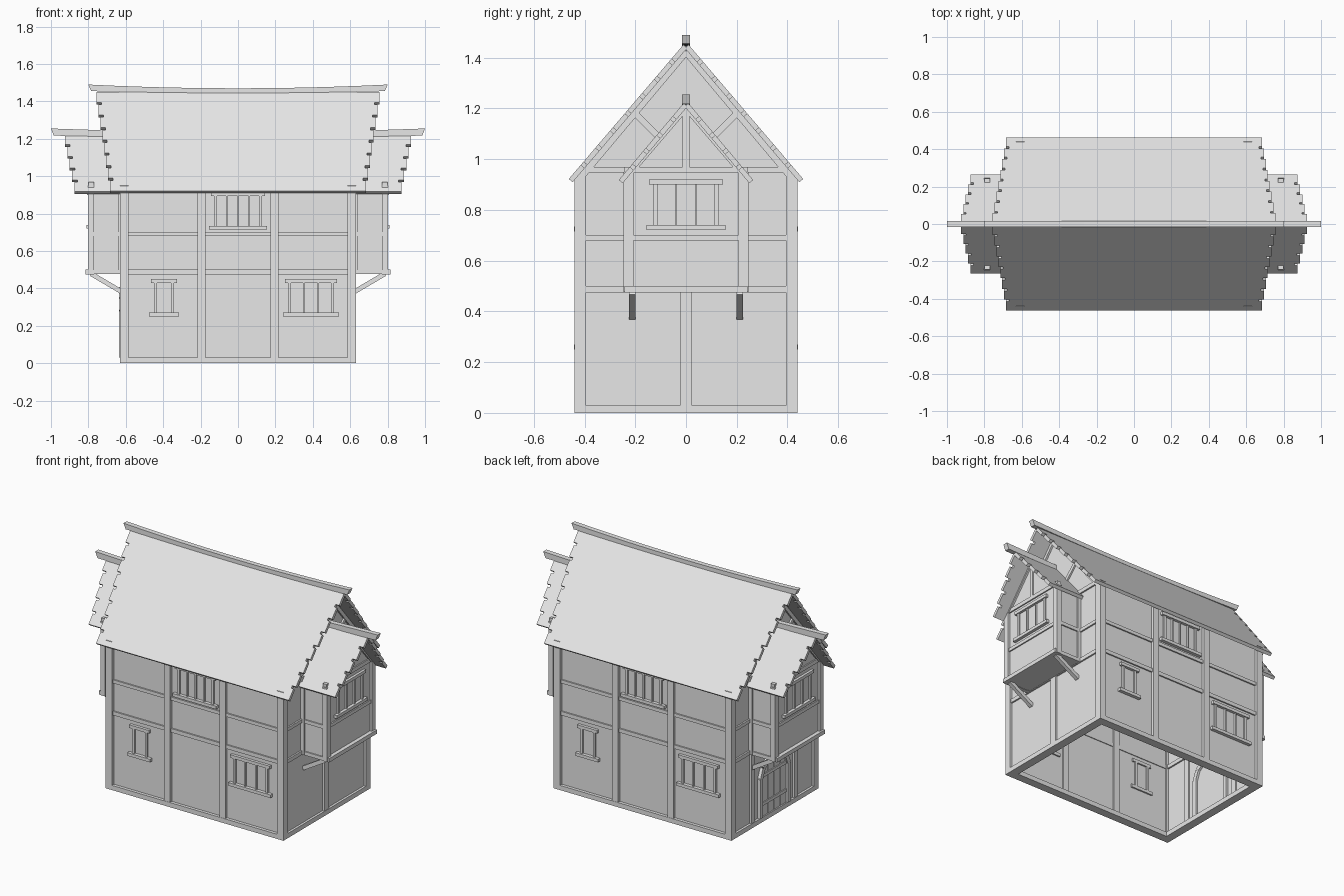
import bpy, bmesh
from mathutils import Vector

old = bpy.data.objects.get("Cube")
if old:
    bpy.data.objects.remove(old)

mat = bpy.data.materials.new("plain_grey")
mat.use_nodes = True
GREY = (0.8, 0.8, 0.8, 1)
mat.diffuse_color = GREY
mat.node_tree.nodes["Principled BSDF"].inputs["Base Color"].default_value = GREY


def prism(bm, axis, pts, a, b):
    """Extrude a 2D outline along an axis from a to b."""
    def place(p, d):
        co = list(p)
        co.insert(axis, d)
        return bm.verts.new(co)
    lo = [place(p, a) for p in pts]
    hi = [place(p, b) for p in pts]
    bm.faces.new(lo)
    bm.faces.new(hi[::-1])
    for i in range(len(pts)):
        j = (i + 1) % len(pts)
        bm.faces.new((lo[i], hi[i], hi[j], lo[j]))


def box(bm, x0, x1, y0, y1, z0, z1):
    prism(bm, 2, [(x0, y0), (x1, y0), (x1, y1), (x0, y1)], z0, z1)


def bar(bm, axis, p, q, w, a, b):
    """Straight timber between two points of a plane."""
    p, q = Vector(p), Vector(q)
    d = (q - p).normalized() * w / 2
    n = Vector((-d.y, d.x))
    prism(bm, axis, [p + n, q + n, q - n, p - n], a, b)


def finish(name, bm, mirror=""):
    bmesh.ops.recalc_face_normals(bm, faces=bm.faces[:])
    me = bpy.data.meshes.new(name)
    bm.to_mesh(me)
    bm.free()
    me.materials.append(mat)
    ob = bpy.data.objects.new(name, me)
    bpy.context.collection.objects.link(ob)
    if mirror:
        m = ob.modifiers.new("mirror", "MIRROR")
        m.use_axis = ["x" in mirror, "y" in mirror, False]
        m.use_mirror_merge = False
    return ob


def window(bm, axis, c, half, z0, z1, panes, a, b, s=1):
    """Frame with mullions, and wider head and sill boards."""
    f = 0.016
    def rect(u0, u1, v0, v1, out):
        prism(bm, axis, [(u0, v0), (u1, v0), (u1, v1), (u0, v1)], s * a, s * (b + out))
    for i in range(panes + 1):
        u = c - half + 2 * half * i / panes
        w = f if i in (0, panes) else f * 0.5
        rect(u - w / 2, u + w / 2, z0, z1, 0)
    rect(c - half - 0.035, c + half + 0.035, z0 - 0.02, z0, 0.01)
    rect(c - half - 0.025, c + half + 0.025, z1, z1 + 0.02, 0.006)


def house_end(w, eave, top):
    return [(-w, 0.02), (w, 0.02), (w, eave), (0, top), (-w, eave)]


# Ground sill ring
bm = bmesh.new()
box(bm, -0.63, 0.63, 0.385, 0.44, 0, 0.03)
finish("long_sills", bm, "y")
bm = bmesh.new()
box(bm, 0.575, 0.63, -0.385, 0.385, 0, 0.03)
finish("end_sills", bm, "x")

# Walls
bm = bmesh.new()
box(bm, -0.6, 0.6, 0.405, 0.42, 0.02, 0.94)
finish("long_walls", bm, "y")
bm = bmesh.new()
prism(bm, 0, house_end(0.42, 0.93, 1.43), 0.6, 0.615)
finish("gable_walls", bm, "x")

# Corner and middle posts
bm = bmesh.new()
box(bm, 0.585, 0.63, 0.395, 0.44, 0.03, 0.95)
finish("corner_posts", bm, "xy")
bm = bmesh.new()
box(bm, 0.175, 0.217, 0.395, 0.438, 0.03, 0.94)
finish("middle_posts", bm, "xy")
bm = bmesh.new()
box(bm, 0.585, 0.628, -0.023, 0.023, 0.03, 0.475)
finish("end_post", bm)

# Horizontal rails
bm = bmesh.new()
for z0, z1 in ((0.475, 0.5), (0.68, 0.702)):
    box(bm, -0.59, 0.59, 0.4, 0.429, z0, z1)
finish("long_rails", bm, "y")
bm = bmesh.new()
for z0, z1 in ((0.475, 0.5), (0.68, 0.702), (0.945, 0.97)):
    box(bm, 0.59, 0.625, -0.4, 0.4, z0, z1)
finish("end_rails", bm, "x")

# Gable timbers
bm = bmesh.new()
bar(bm, 0, (0.42, 0.925), (0, 1.425), 0.03, 0.595, 0.628)
bar(bm, 0, (0.21, 1.19), (0.11, 1.09), 0.024, 0.595, 0.625)
finish("gable_timbers", bm, "xy")

# Long wall windows, turned half round on the back
for s, name in ((-1, "front_windows"), (1, "back_windows")):
    bm = bmesh.new()
    for c, half, z0, z1, n in ((0.395, 0.045, 0.27, 0.43, 1),
                               (-0.39, 0.115, 0.27, 0.43, 3),
                               (0, 0.12, 0.735, 0.895, 4)):
        window(bm, 1, s * c, half, z0, z1, n, 0.395, 0.432, s)
    finish(name, bm)

# Arched door
bm = bmesh.new()
arch = [(0.14, 0.03), (0.14, 0.28), (0.115, 0.34), (0.06, 0.38), (0, 0.395)]
for sy in (-1, 1):
    for p, q in zip(arch, arch[1:]):
        bar(bm, 0, (sy * p[0], p[1]), (sy * q[0], q[1]), 0.028, -0.635, -0.585)
    box(bm, -0.628, -0.59, sy * 0.2, sy * 0.235, 0.03, 0.475)
finish("door_frame", bm)
bm = bmesh.new()
for i in range(4):
    y = -0.125 + i * 0.0635
    box(bm, -0.622, -0.6, y, y + 0.058, 0.03, 0.35)
for z in (0.1, 0.28):
    box(bm, -0.628, -0.615, -0.12, 0.12, z, z + 0.02)
finish("door", bm)

# Bay walls and floor
bm = bmesh.new()
gable = [(-0.235, 0.475), (0.235, 0.475), (0.235, 0.93), (0, 1.2), (-0.235, 0.93)]
prism(bm, 0, gable, 0.775, 0.79)
box(bm, 0.61, 0.78, -0.235, 0.235, 0.478, 0.49)
for sy in (-1, 1):
    box(bm, 0.61, 0.78, sy * 0.22, sy * 0.235, 0.478, 0.93)
finish("bay_walls", bm, "x")

# Bay timbers
bm = bmesh.new()
for z0, z1 in ((0.475, 0.5), (0.68, 0.702), (0.945, 0.97)):
    box(bm, 0.77, 0.815 if z0 < 0.5 else 0.798, -0.242, 0.242, z0, z1)
box(bm, 0.77, 0.798, -0.013, 0.013, 0.97, 1.2)
for sy in (-1, 1):
    box(bm, 0.77, 0.803, sy * 0.207, sy * 0.246, 0.476, 0.95)
    box(bm, 0.615, 0.64, sy * 0.215, sy * 0.244, 0.476, 0.94)
    for z in (0.476, 0.68):
        box(bm, 0.61, 0.79, sy * 0.22, sy * 0.243, z, z + 0.023)
    bar(bm, 0, (sy * 0.24, 0.925), (0, 1.205), 0.026, 0.77, 0.802)
finish("bay_timbers", bm, "x")
bm = bmesh.new()
window(bm, 0, 0, 0.12, 0.74, 0.9, 3, 0.77, 0.8)
finish("bay_windows", bm, "x")

# Diagonal brackets below the bays
bm = bmesh.new()
bar(bm, 1, (0.615, 0.378), (0.785, 0.478), 0.025, 0.2, 0.225)
finish("bay_brackets", bm, "xy")


def shingle_edge(rows, base, flare):
    """Stepped verge: (length, fraction up the slope) pairs with small notches."""
    pts = []
    for i in range(rows):
        x = base + flare * ((i + 0.3) / rows)
        pts += [(x, i / rows), (x, (i + 0.82) / rows)]
        if i < rows - 1:
            pts += [(x - 0.016, (i + 0.82) / rows), (x - 0.016, (i + 1) / rows)]
    return pts


def roof_slope(name, outline, w, eave, top, mirror):
    """Raise a flat outline onto the slope and give it thickness."""
    bm = bmesh.new()
    n = Vector((0, top - eave, w)).normalized() * 0.02
    up = [Vector((x, w * (1 - t), eave + (top - eave) * t)) for x, t in outline]
    upper = [bm.verts.new(p) for p in up]
    lower = [bm.verts.new(p - n) for p in up]
    bm.faces.new(upper)
    bm.faces.new(lower[::-1])
    for i in range(len(up)):
        bm.faces.new((upper[i - 1], lower[i - 1], lower[i], upper[i]))
    finish(name, bm, mirror)


# Main roof and bay roofs
edge = shingle_edge(8, 0.68, 0.085)
roof_slope("main_roof", edge + [(-x, t) for x, t in edge[::-1]], 0.462, 0.922, 1.463, "y")
edge = shingle_edge(5, 0.87, 0.065)
roof_slope("bay_roofs", edge + [(0.61, 1), (0.61, 0)], 0.265, 0.918, 1.232, "xy")

# Sagging main ridge and rising bay ridges
bm = bmesh.new()
steps = [i / 6 for i in range(-6, 7)]
top = [(0.8 * u, 1.47 + 0.02 * u * u) for u in steps]
under = [(0.785 * u, 1.445 + 0.01 * u * u) for u in steps]
prism(bm, 1, top + under[::-1], -0.016, 0.016)
finish("main_ridge", bm)
bm = bmesh.new()
prism(bm, 1, [(0.61, 1.21), (0.985, 1.217), (1, 1.255), (0.61, 1.242)], -0.016, 0.016)
finish("bay_ridges", bm, "x")
